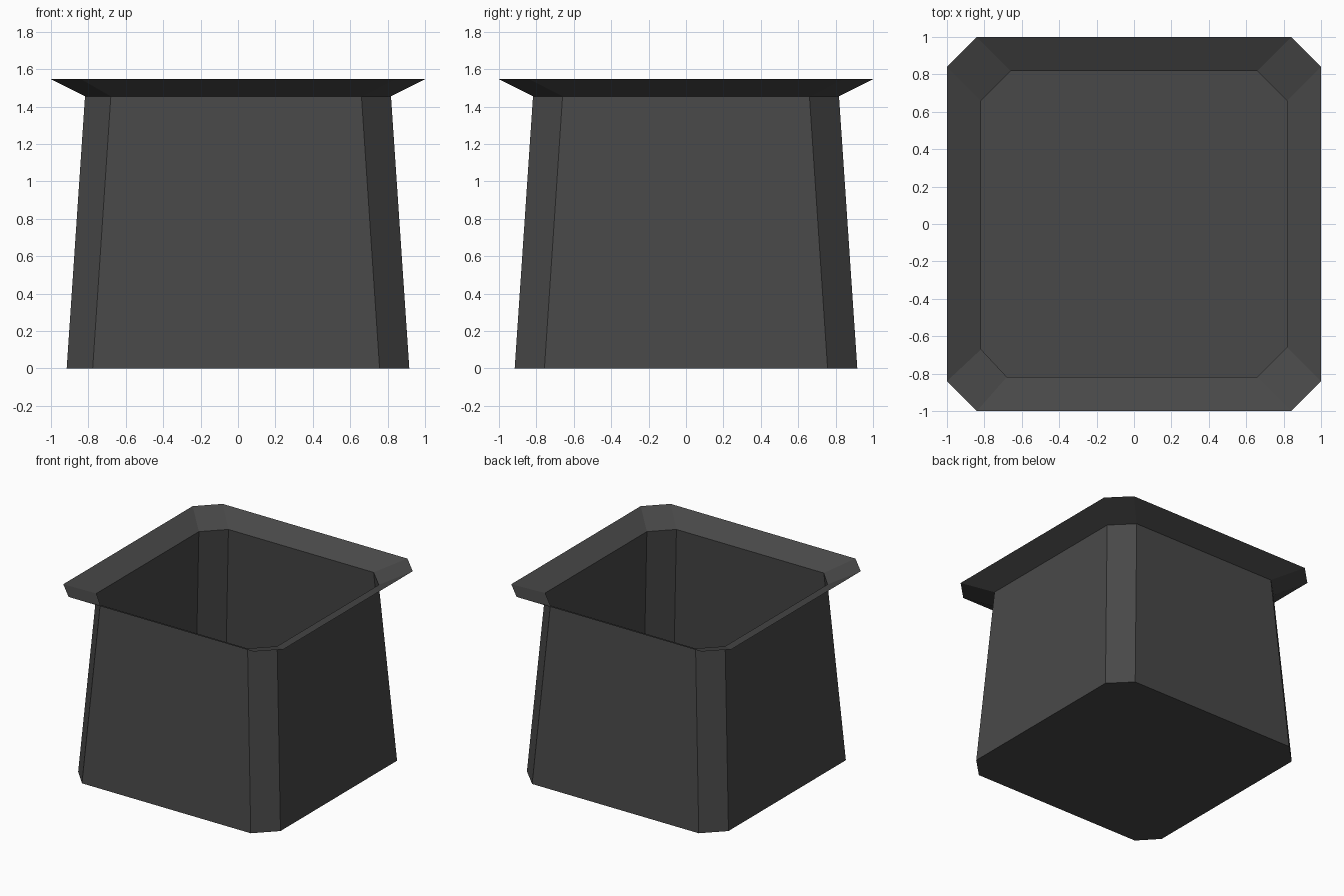
import bpy, bmesh

if "Cube" in bpy.data.objects:
    bpy.data.objects.remove(bpy.data.objects["Cube"])

# One flat colour for the whole planter
mat = bpy.data.materials.new("charcoal grey")
mat.diffuse_color = (0.065, 0.065, 0.065, 1)
mat.use_nodes = True
mat.node_tree.nodes["Principled BSDF"].inputs["Base Color"].default_value = mat.diffuse_color


def ring(bm, half, flat, z, skew=0.0):
    """Square loop with chamfered corners; skew widens the front-left corner."""
    pts = [(-flat - skew, -half), (flat, -half), (half, -flat), (half, flat),
           (flat, half), (-flat, half), (-half, flat), (-half, -flat - skew / 2)]
    return [bm.verts.new((x, y, z)) for x, y in pts]


def bridge(bm, lower, upper):
    n = len(lower)
    for i in range(n):
        j = (i + 1) % n
        bm.faces.new((lower[i], lower[j], upper[j], upper[i]))


def finish(bm, name):
    mesh = bpy.data.meshes.new(name)
    bm.to_mesh(mesh)
    bm.free()
    mesh.materials.append(mat)
    obj = bpy.data.objects.new(name, mesh)
    bpy.context.collection.objects.link(obj)
    return obj


# Tapered open box with a floor
bm = bmesh.new()
base = ring(bm, 0.916, 0.757, 0.0, 0.02)
neck = ring(bm, 0.818, 0.66, 1.455, 0.02)
bridge(bm, base, neck)
bm.faces.new(base[::-1])
finish(bm, "planter_body")

# Flared rim
bm = bmesh.new()
bridge(bm, ring(bm, 0.818, 0.66, 1.455, 0.02), ring(bm, 1.0, 0.84, 1.547))
finish(bm, "flared_rim")
